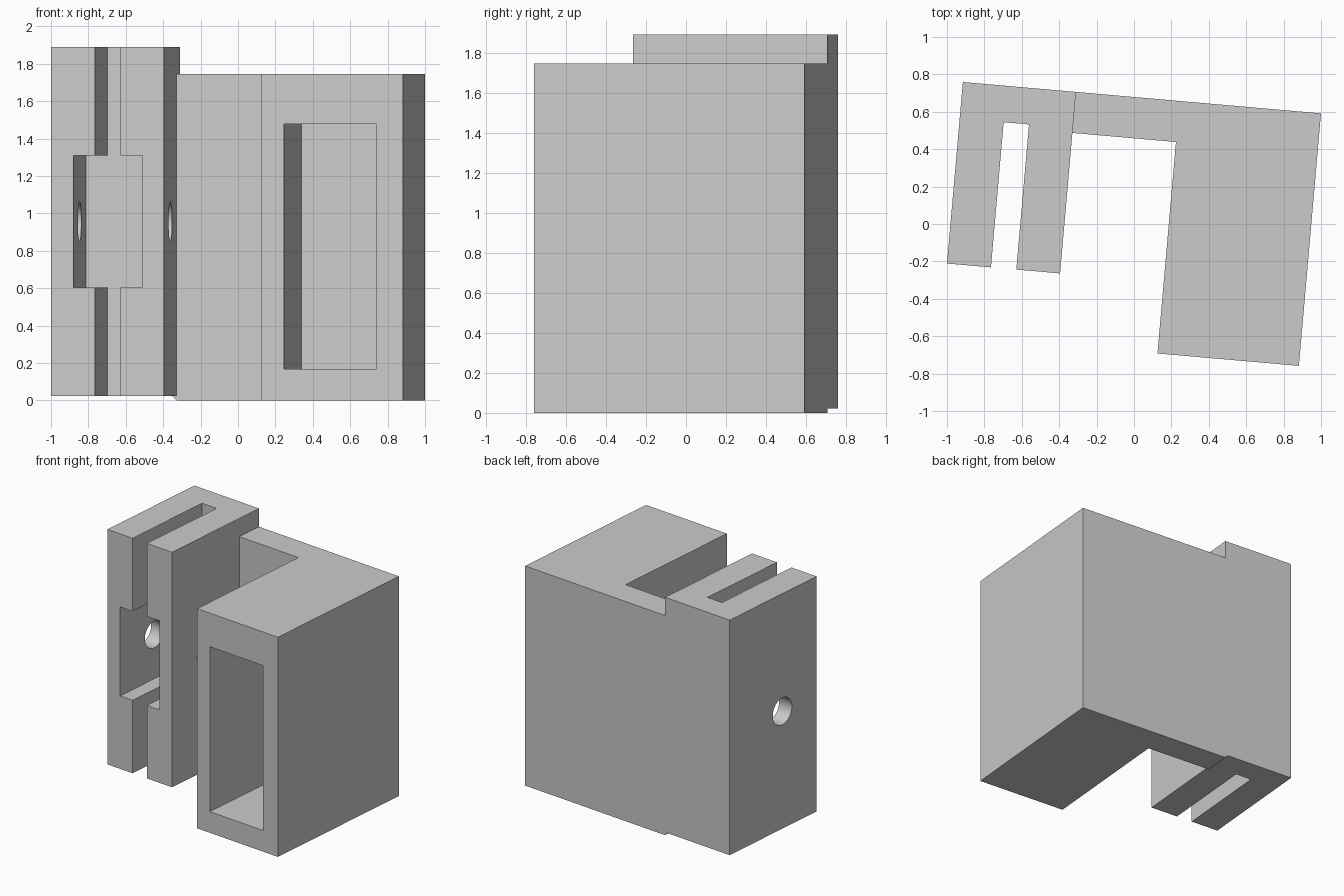
import bpy, bmesh, math
from mathutils import Matrix

old = bpy.data.objects.get("Cube")
if old:
    bpy.data.objects.remove(old, do_unlink=True)

grey = bpy.data.materials.new("plain_grey")
grey.use_nodes = True
colour = (0.6, 0.6, 0.6, 1)
grey.diffuse_color = colour
grey.node_tree.nodes["Principled BSDF"].inputs["Base Color"].default_value = colour


def finish(name, bm):
    bmesh.ops.recalc_face_normals(bm, faces=bm.faces)
    mesh = bpy.data.meshes.new(name)
    bm.to_mesh(mesh)
    bm.free()
    mesh.materials.append(grey)
    obj = bpy.data.objects.new(name, mesh)
    bpy.context.collection.objects.link(obj)
    return obj


def prism(name, plan, z0, z1, chamfer=0):
    """Extrude a plan (across, forward) from z0 to z1; optionally chamfer the low left edge."""
    bm = bmesh.new()
    face = bm.faces.new([bm.verts.new((a, -b, z0)) for a, b in plan])
    top = bmesh.ops.extrude_face_region(bm, geom=[face])
    for v in top["geom"]:
        if isinstance(v, bmesh.types.BMVert):
            v.co.z = z1
    if chamfer:
        left = min(a for a, b in plan)
        edge = [e for e in bm.edges
                if all(abs(v.co.x - left) < 1e-5 and abs(v.co.z - z0) < 1e-5 for v in e.verts)]
        bmesh.ops.bevel(bm, geom=edge, offset=chamfer, segments=1, affect='EDGES')
    return finish(name, bm)


def box(name, a0, a1, b0, b1, z0, z1):
    return prism(name, [(a0, b0), (a1, b0), (a1, b1), (a0, b1)], z0, z1)


def combine(target, other, operation):
    mod = target.modifiers.new(operation.lower(), 'BOOLEAN')
    mod.operation = operation
    mod.solver = 'EXACT'
    mod.object = other
    other.hide_render = True
    bpy.context.view_layer.objects.active = target
    bpy.ops.object.modifier_apply(modifier=mod.name)
    bpy.data.objects.remove(other, do_unlink=True)


# Two-pronged clip joined to a taller-than-wide housing by a back plate
bracket = box("clip_and_housing", 0, 0.607, 0, 0.974, 0.023, 1.89)
housing = prism("housing", [(0.585, 0), (1.922, 0), (1.922, 1.355), (1.163, 1.355),
                            (1.163, 0.22), (0.585, 0.22)], 0, 1.745, chamfer=0.023)
combine(bracket, housing, 'UNION')

# Slot between the prongs, its wider middle recess, and the housing pocket
combine(bracket, box("slot", 0.236, 0.372, 0.195, 1.1, -0.1, 2), 'DIFFERENCE')
combine(bracket, box("recess", 0.12, 0.49, 0.195, 1.1, 0.603, 1.31), 'DIFFERENCE')
combine(bracket, box("pocket", 1.283, 1.78, 0.265, 1.5, 0.168, 1.478), 'DIFFERENCE')

# Round cross hole through both prongs
bm = bmesh.new()
bmesh.ops.create_cone(bm, cap_ends=True, segments=48, radius1=0.107, radius2=0.107, depth=0.8,
                      matrix=Matrix.Translation((0.3, -0.59, 0.956)) @ Matrix.Rotation(math.pi / 2, 4, 'Y'))
combine(bracket, finish("cross_hole", bm), 'DIFFERENCE')

# Turn the part slightly and centre it
bracket.data.transform(Matrix.Translation((-0.915, 0.759, 0)) @ Matrix.Rotation(math.radians(-5), 4, 'Z'))
bpy.ops.object.select_all(action='DESELECT')
bracket.select_set(True)
bpy.context.view_layer.objects.active = bracket
bpy.ops.object.shade_smooth_by_angle(angle=math.radians(30))
